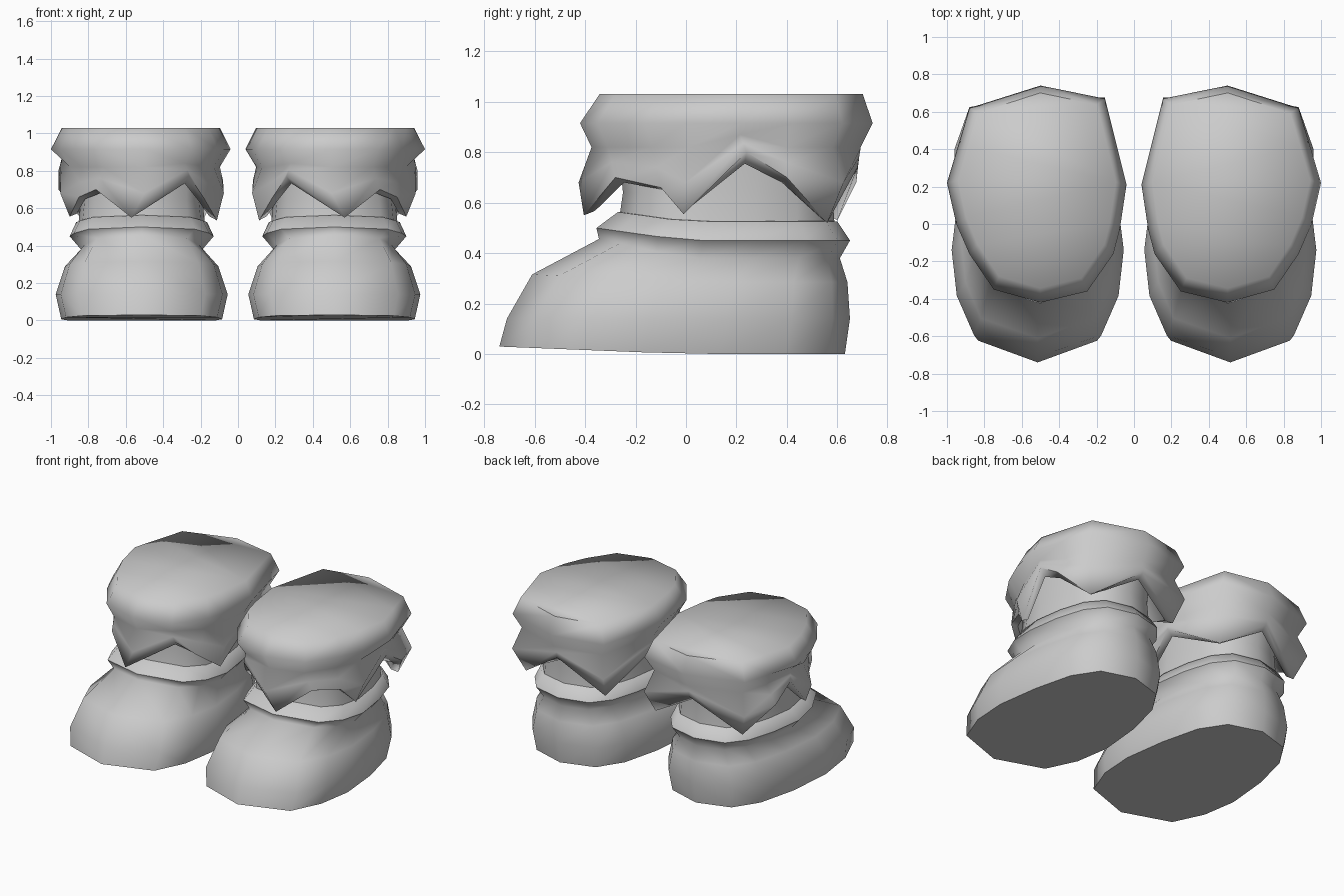
import bpy
import bmesh
import math

cube = bpy.data.objects.get("Cube")
if cube:
    bpy.data.objects.remove(cube)

grey = bpy.data.materials.new("plain grey")
grey.use_nodes = True
colour = (0.6, 0.6, 0.6, 1)
grey.diffuse_color = colour
grey.node_tree.nodes["Principled BSDF"].inputs["Base Color"].default_value = colour

CENTRE_X, CENTRE_Y = 0.515, 0.15

# Half outline of the boot in plan, from toe to heel: width share, length share
HALF = [(0, 0), (.74, .085), (.94, .24), (1, .42), (.92, .64), (.77, .83), (.52, .95), (0, 1)]
OUTLINE = HALF + [(-w, l) for w, l in reversed(HALF[1:-1])]


def ring(z, half_width, front, back, lift=0.0):
    """Boot outline at one height; lift raises the front."""
    points = []
    for w, l in OUTLINE:
        y = front + (back - front) * l
        points.append((CENTRE_X + half_width * w, y, z + lift * max(0, -y)))
    return points


def loft(name, rings, start_cap=False, end_cap=(), smooth=70):
    """Skin the rings, then make the mirrored partner; end_cap lists faces by column."""
    for side, sign in (("left", 1), ("right", -1)):
        bm = bmesh.new()
        loops = [[bm.verts.new((sign * x, y, z)) for x, y, z in r] for r in rings]
        count = len(loops[0])
        for low, high in zip(loops, loops[1:]):
            for i in range(count):
                j = (i + 1) % count
                bm.faces.new((low[i], low[j], high[j], high[i]))
        if start_cap:
            bm.faces.new(list(reversed(loops[0])))
        for columns in end_cap:
            bm.faces.new([loops[-1][c] for c in columns])
        if sign < 0:
            bmesh.ops.reverse_faces(bm, faces=bm.faces[:])
        mesh = bpy.data.meshes.new(side + "_" + name)
        bm.to_mesh(mesh)
        bm.free()
        mesh.materials.append(grey)
        obj = bpy.data.objects.new(side + "_" + name, mesh)
        bpy.context.collection.objects.link(obj)
        bpy.ops.object.select_all(action="DESELECT")
        obj.select_set(True)
        bpy.context.view_layer.objects.active = obj
        bpy.ops.object.shade_smooth_by_angle(angle=math.radians(smooth))


# Flat sole and foot, pinched at the ankle and flaring out to the band
sole_edge = ring(0, .43, -.74, .63, lift=.04)
band_ridge = ring(.45, .385, -.355, .65, lift=.14)
loft("sole", [sole_edge], start_cap=True)
loft("foot", [
    sole_edge,
    ring(.14, .46, -.71, .65),
    ring(.285, .41, -.61, .64, lift=.05),
    ring(.38, .325, -.345, .61, lift=.22),
    band_ridge,
], smooth=110)

# Sloping ankle band above the ridge
loft("ankle_band", [
    band_ridge,
    ring(.525, .35, -.27, .6, lift=.14),
    ring(.53, .3, -.24, .56, lift=.14),
])

# Neck rising into the cuff
loft("neck", [
    ring(.5, .34, -.27, .59),
    ring(.64, .325, -.25, .58),
    ring(.85, .33, -.27, .6),
])

# Cuff outline and ragged hem share their columns, front point first
RIM = [(.5, -.42), (.75, -.35), (.88, -.16), (.95, 0), (1, .22), (.94, .42), (.88, .62),
       (.5, .74), (.155, .67), (.04, .21), (.076, -.03), (.11, -.16), (.25, -.36)]
HEM = [(.57, -.405, .55), (.76, -.28, .7), (.85, -.1, .66), (.9, -.01, .555),
       (.96, .24, .8), (.96, .4, .7), (.82, .56, .52), (.5, .68, .74), (.19, .6, .53),
       (.08, .23, .75), (.113, -.03, .535), (.18, -.18, .65), (.26, -.31, .77)]


def scaled(points, sx, sy):
    return [(CENTRE_X + (p[0] - CENTRE_X) * sx, CENTRE_Y + (p[1] - CENTRE_Y) * sy)
            for p in points]


def rim_ring(z, sx, sy, shift=0.0):
    return [(x, y + shift, z) for x, y in scaled(RIM, sx, sy)]


# Pinch line under the rim rises over the hem's peaks
pinch = [(x, y, max(.82, h[2] + .07)) for (x, y), h in zip(scaled(RIM, .88, .92), HEM)]

# Tips bulge outward before turning in; peaks run straight up to the pinch
flare = []
for (x, y), hem, top in zip(scaled(RIM, 1, 1.01), HEM, pinch):
    if hem[2] < .6:
        flare.append((x, y, .68))
    else:
        flare.append(tuple((a + b) / 2 for a, b in zip(hem, top)))

# Inner edge hangs lower at the peaks, showing the thickness of the hem
inner_hem = [(x, y, h[2] + (.62 - h[2]) * .25)
             for (x, y), h in zip(scaled(HEM, .9, .92), HEM)]

# The top is closed with strips running from side to side
TOP_STRIPS = [(0, 1, 12), (1, 2, 11, 12), (2, 3, 10, 11), (3, 4, 9, 10),
              (4, 5, 6, 8, 9), (6, 7, 8)]

loft("cuff", [
    rim_ring(.85, .66, .7),
    inner_hem,
    HEM,
    flare,
    pinch,
    rim_ring(.915, 1, 1),
    rim_ring(1.03, .88, .9, shift=.02),
], end_cap=TOP_STRIPS)
